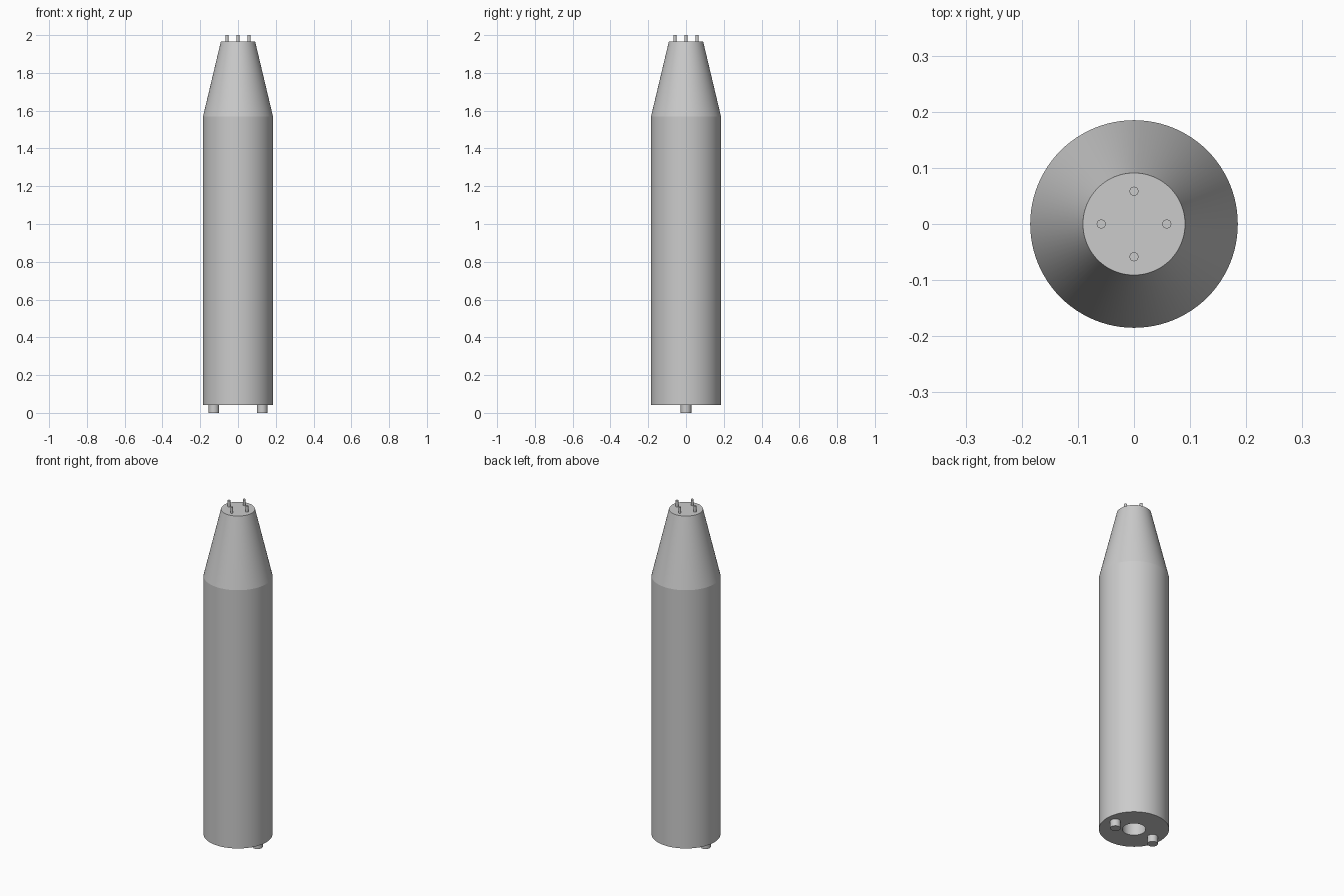
import bpy
import bmesh
from math import cos, sin, tau, radians

cube = bpy.data.objects.get("Cube")
if cube:
    bpy.data.objects.remove(cube, do_unlink=True)

grey = bpy.data.materials.new("plain grey")
grey.use_nodes = True
colour = (0.6, 0.6, 0.6, 1)
grey.diffuse_color = colour
grey.node_tree.nodes["Principled BSDF"].inputs["Base Color"].default_value = colour


def lathe(name, profile, centre=(0, 0), sides=96):
    """Spin a (radius, height) profile around z; radius 0 ends close the shape."""
    bm = bmesh.new()
    rings = []
    for r, z in profile:
        count = sides if r > 0 else 1
        rings.append([bm.verts.new((r * cos(tau * i / sides), r * sin(tau * i / sides), z))
                      for i in range(count)])
    for low, high in zip(rings, rings[1:]):
        for i in range(sides):
            j = (i + 1) % sides
            corners = [low[i % len(low)], low[j % len(low)],
                       high[j % len(high)], high[i % len(high)]]
            bm.faces.new(list(dict.fromkeys(corners)))
    bmesh.ops.recalc_face_normals(bm, faces=bm.faces)
    mesh = bpy.data.meshes.new(name)
    bm.to_mesh(mesh)
    bm.free()
    mesh.materials.append(grey)
    obj = bpy.data.objects.new(name, mesh)
    obj.location = (*centre, 0)
    bpy.context.collection.objects.link(obj)
    bpy.ops.object.select_all(action="DESELECT")
    obj.select_set(True)
    bpy.context.view_layer.objects.active = obj
    # Below the shoulder angle, so the taper keeps its crisp edge
    bpy.ops.object.shade_smooth_by_angle(angle=radians(10 if sides > 40 else 30))
    return obj


BASE, SHOULDER, TOP = 0.042, 1.57, 1.965

# Body: bored base, straight barrel, tapered nose with a flat top
lathe("body", [(0, 0.4), (0.062, 0.4), (0.062, BASE), (0.185, BASE),
               (0.185, SHOULDER), (0.091, TOP), (0, TOP)])

# Two locating pegs under the base
for side, x in (("left", 0.128), ("right", -0.128)):
    lathe(side + "_base_peg", [(0, 0), (0.028, 0), (0.028, BASE + 0.01), (0, BASE + 0.01)],
          (x, 0), 32)

# Four contact pins on the flat top
for i, side in enumerate(("left", "back", "right", "front")):
    a = tau * i / 4
    lathe(side + "_top_pin", [(0, TOP - 0.01), (0.008, TOP - 0.01), (0.008, 2), (0, 2)],
          (0.0585 * cos(a), 0.0585 * sin(a)), 24)
